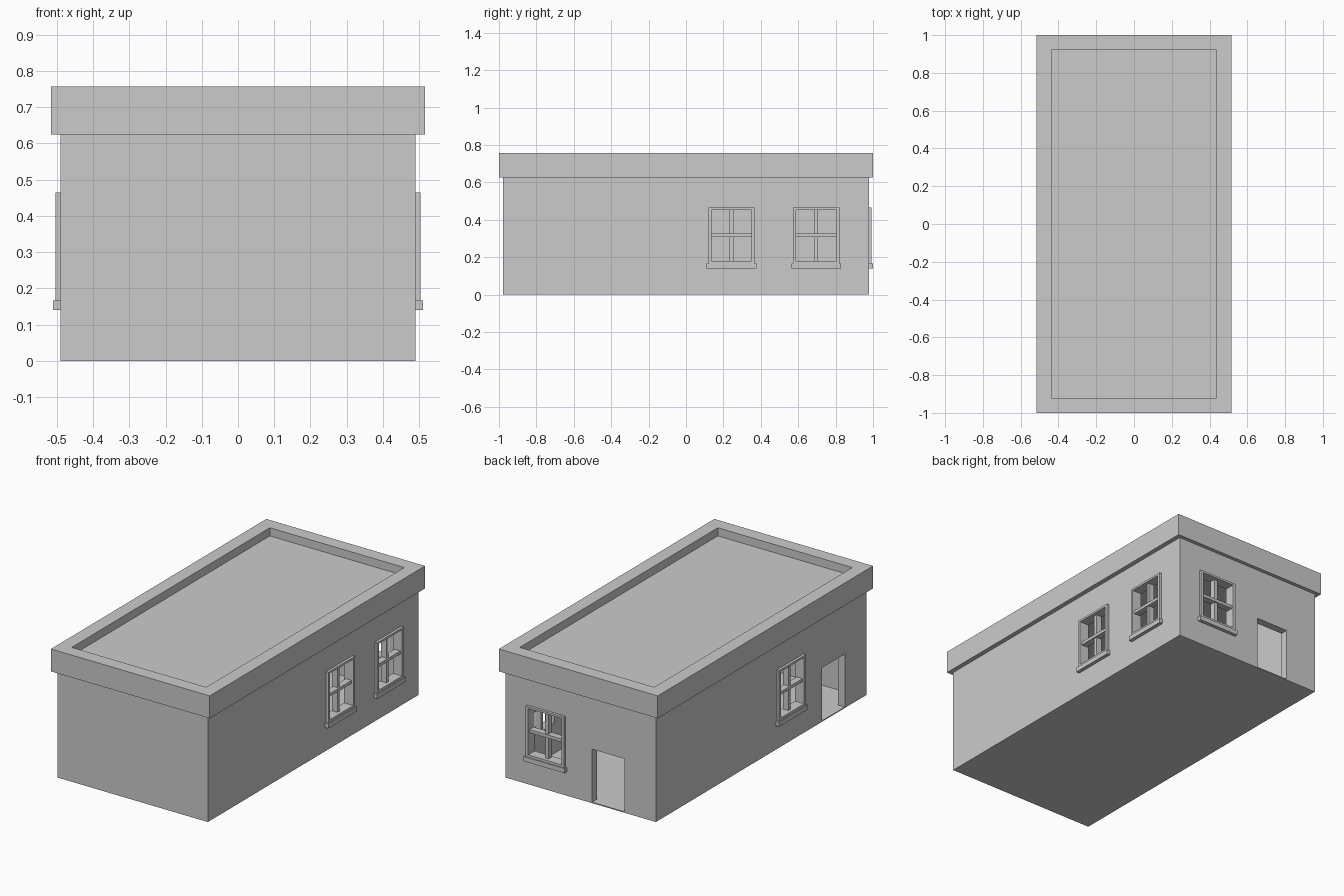
import bpy, bmesh
from math import radians
from mathutils import Matrix, Vector

if "Cube" in bpy.data.objects:
    bpy.data.objects.remove(bpy.data.objects["Cube"])

WX, WY, T = 0.489, 0.978, 0.045      # wall half-sizes and thickness
WALL_TOP, ROOF_TOP, FLOOR = 0.625, 0.757, 0.006


def boxes(name, spans, matrix=Matrix()):
    """One object made of boxes, each given as (x0, x1, y0, y1, z0, z1)."""
    bm = bmesh.new()
    for x0, x1, y0, y1, z0, z1 in spans:
        centre = Matrix.Translation(((x0 + x1) / 2, (y0 + y1) / 2, (z0 + z1) / 2))
        size = Matrix.Diagonal((x1 - x0, y1 - y0, z1 - z0, 1))
        bmesh.ops.create_cube(bm, size=1, matrix=matrix @ centre @ size)
    me = bpy.data.meshes.new(name)
    bm.to_mesh(me)
    bm.free()
    ob = bpy.data.objects.new(name, me)
    bpy.context.collection.objects.link(ob)
    return ob


def cut(target, cutter):
    cutter.hide_render = True
    mod = target.modifiers.new("cut", 'BOOLEAN')
    mod.operation, mod.solver, mod.object = 'DIFFERENCE', 'EXACT', cutter
    bpy.context.view_layer.objects.active = target
    bpy.ops.object.modifier_apply(modifier=mod.name)
    bpy.data.objects.remove(cutter)


def wall_frame(angle, offset, along):
    """Local axes on a wall face: x points out, y runs along, z is up."""
    return Matrix.Rotation(radians(angle), 4, 'Z') @ Matrix.Translation((offset, along, 0))


# hollow walls with a thin floor
walls = boxes("walls", [(-WX, WX, -WY, WY, 0, WALL_TOP)])
cut(walls, boxes("room", [(-WX + T, WX - T, -WY + T, WY - T, FLOOR, 1)]))

# flat roof with raised parapet
roof = boxes("roof", [(-0.516, 0.516, -1, 1, WALL_TOP, ROOF_TOP)])
cut(roof, boxes("roof_recess", [(-0.437, 0.437, -0.92, 0.92, 0.709, 1)]))

# doorways in the back and left walls
for angle, offset, along in [(90, WY, 0.18), (180, WX, 0.67)]:
    m = wall_frame(angle, offset, along)
    cut(walls, boxes("doorway", [(-0.1, 0.1, -0.106, 0.106, FLOOR, 0.317)], m))

# windows: two on the right, one on the back, one on the left
W, Z0, Z1, B = 0.124, 0.165, 0.465, 0.016
for angle, offset, along in [(0, WX, 0.243), (0, WX, 0.697), (90, WY, -0.223), (180, WX, 0.27)]:
    m = wall_frame(angle, offset, along)
    cut(walls, boxes("window_hole", [(-0.1, 0.1, -W + B, W - B, Z0 + B, Z1 - B + 0.004)], m))
    # surround on the wall face
    frame = boxes("window_frame", [(0, 0.015, -W, W, Z0, Z1)], m)
    cut(frame, boxes("frame_hole", [(-0.1, 0.1, -W + B, W - B, Z0 + B, Z1 - B + 0.004)], m))
    # glazing bars and sill
    boxes("window_bars", [(-0.04, -0.005, -0.01, 0.01, Z0 + B, Z1 - B + 0.004),
                          (-0.035, 0.004, -W + B, W - B, 0.308, 0.326)], m)
    boxes("window_sill", [(0, 0.021, -0.133, 0.133, 0.14, 0.167)], m)
